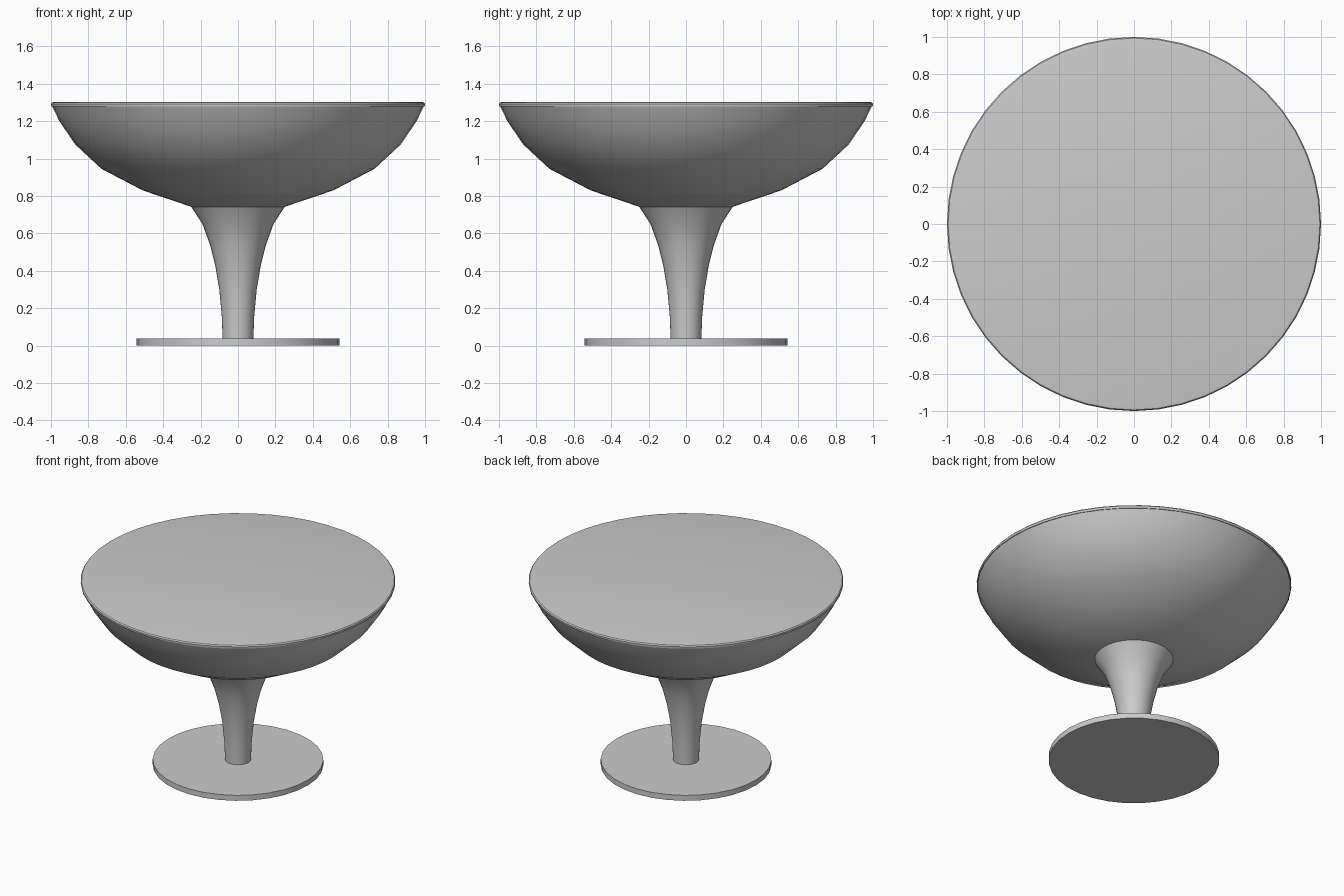
import bpy, bmesh, math

if "Cube" in bpy.data.objects:
    bpy.data.objects.remove(bpy.data.objects["Cube"])


def lathe(name, profile, segments, angle=30):
    """Revolve an (r, z) profile around z; r = 0 ends close with a flat fan."""
    bm = bmesh.new()
    verts = [bm.verts.new((r, 0, z)) for r, z in profile]
    edges = [bm.edges.new(pair) for pair in zip(verts, verts[1:])]
    bmesh.ops.spin(bm, geom=verts + edges, cent=(0, 0, 0), axis=(0, 0, 1),
                   angle=math.tau, steps=segments, use_duplicate=False)
    bmesh.ops.remove_doubles(bm, verts=bm.verts, dist=1e-4)
    bmesh.ops.recalc_face_normals(bm, faces=bm.faces)
    mesh = bpy.data.meshes.new(name)
    bm.to_mesh(mesh)
    bm.free()
    obj = bpy.data.objects.new(name, mesh)
    bpy.context.collection.objects.link(obj)
    bpy.ops.object.select_all(action='DESELECT')
    obj.select_set(True)
    bpy.context.view_layer.objects.active = obj
    bpy.ops.object.shade_smooth_by_angle(angle=math.radians(angle))
    return obj


# Flat round foot
lathe("base", [(0, 0), (0.542, 0), (0.542, 0.038), (0, 0.038)], 32)

# Flared stem
lathe("stem", [(0, 0.038), (0.082, 0.038), (0.087, 0.16), (0.1, 0.3), (0.122, 0.43),
               (0.15, 0.54), (0.19, 0.65), (0.25, 0.742), (0, 0.742)], 32)

# Bowl-shaped underside
lathe("bowl", [(0, 0.742), (0.25, 0.742), (0.51, 0.83), (0.73, 0.945), (0.87, 1.075),
               (0.955, 1.2), (0.993, 1.278), (0, 1.278)], 48)

# Table top with a softened edge
lathe("top", [(0, 1.278), (0.998, 1.278), (1.0, 1.292), (0.994, 1.3),
              (0.978, 1.303), (0, 1.303)], 48, 40)
